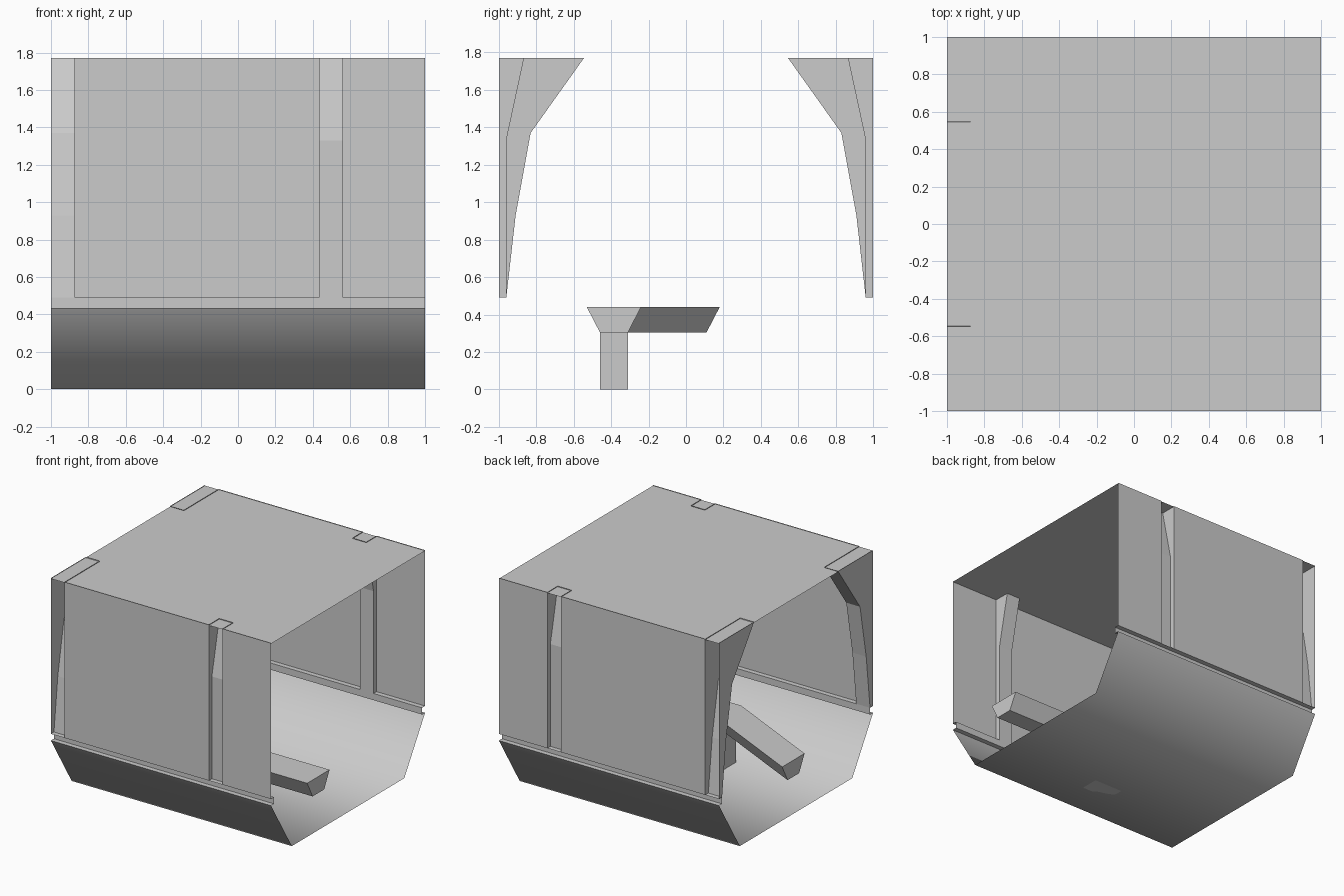
import bpy, bmesh

if "Cube" in bpy.data.objects:
    bpy.data.objects.remove(bpy.data.objects["Cube"])

SILL, ROOF, LIP = 0.49, 1.765, 1.77   # wall bottom, roof sheet, wall top
LEDGE = 0.435


def finish(name, bm, mirror=False, smooth=False):
    bmesh.ops.remove_doubles(bm, verts=bm.verts, dist=0.0005)
    me = bpy.data.meshes.new(name)
    bm.to_mesh(me)
    bm.free()
    for p in me.polygons:
        p.use_smooth = smooth
    ob = bpy.data.objects.new(name, me)
    bpy.context.collection.objects.link(ob)
    if mirror:
        m = ob.modifiers.new("mirror", 'MIRROR')
        m.use_axis = (False, True, False)
    return ob


def face(bm, pts):
    bm.faces.new([bm.verts.new(p) for p in pts])


def sweep(bm, profile, x0, x1):
    """Sheet made by running an open (y, z) profile along x."""
    for (ya, za), (yb, zb) in zip(profile, profile[1:]):
        face(bm, [(x0, ya, za), (x1, ya, za), (x1, yb, zb), (x0, yb, zb)])


def channel(name, x0, x1, profile):
    """Rib recessed into the wall, open to the outside."""
    bm = bmesh.new()
    sweep(bm, profile, x0, x1)
    side = [(-1, SILL)] + profile + [(-1, LIP)]
    face(bm, [(x0, y, z) for y, z in side])
    face(bm, [(x1, y, z) for y, z in reversed(side)])
    finish(name, bm, mirror=True)


# Side wall panels between the ribs
bm = bmesh.new()
for a, b in ((-0.875, 0.435), (0.56, 1)):
    sweep(bm, [(-1, SILL), (-1, LIP)], a, b)
finish("wall_panels", bm, mirror=True)

# Recessed ribs, large at the end and slim along the wall
channel("end_rib", -1, -0.875,
        [(-0.96, SILL), (-0.91, 0.93), (-0.83, 1.37), (-0.545, LIP)])
channel("slim_rib", 0.435, 0.56,
        [(-0.96, SILL), (-0.96, 1.33), (-0.865, LIP)])

# Groove under the walls
bm = bmesh.new()
sweep(bm, [(-1, LEDGE), (-0.96, LEDGE), (-0.96, SILL), (-1, SILL)], -1, 1)
finish("sill_groove", bm, mirror=True)

# Roof sheet
bm = bmesh.new()
sweep(bm, [(-1, ROOF), (1, ROOF)], -1, 1)
finish("roof", bm)

# Smooth-shaded trough floor
bm = bmesh.new()
sweep(bm, [(1, LEDGE), (0.73, 0), (-0.73, 0), (-1, LEDGE)], -1, 1)
finish("floor_trough", bm, smooth=True)

# Bent rail with a tapered section
bm = bmesh.new()
section = [(-0.075, 0.305), (0.075, 0.305), (0.145, 0.44), (-0.145, 0.44)]
rings = [[bm.verts.new((x, yc + y, z)) for y, z in section]
         for x, yc in ((1, -0.385), (-0.13, -0.385), (-1, 0.035))]
for r, s in zip(rings, rings[1:]):
    for i in range(4):
        j = (i + 1) % 4
        bm.faces.new([r[i], r[j], s[j], s[i]])
bm.faces.new(rings[0])
bm.faces.new(rings[-1])
bmesh.ops.recalc_face_normals(bm, faces=bm.faces)
finish("bent_rail", bm)

# Rail support post
bm = bmesh.new()
bmesh.ops.create_cube(bm, size=1)
for v in bm.verts:
    v.co = (v.co.x * 0.26, v.co.y * 0.15 - 0.385, (v.co.z + 0.5) * 0.305)
finish("rail_post", bm)
